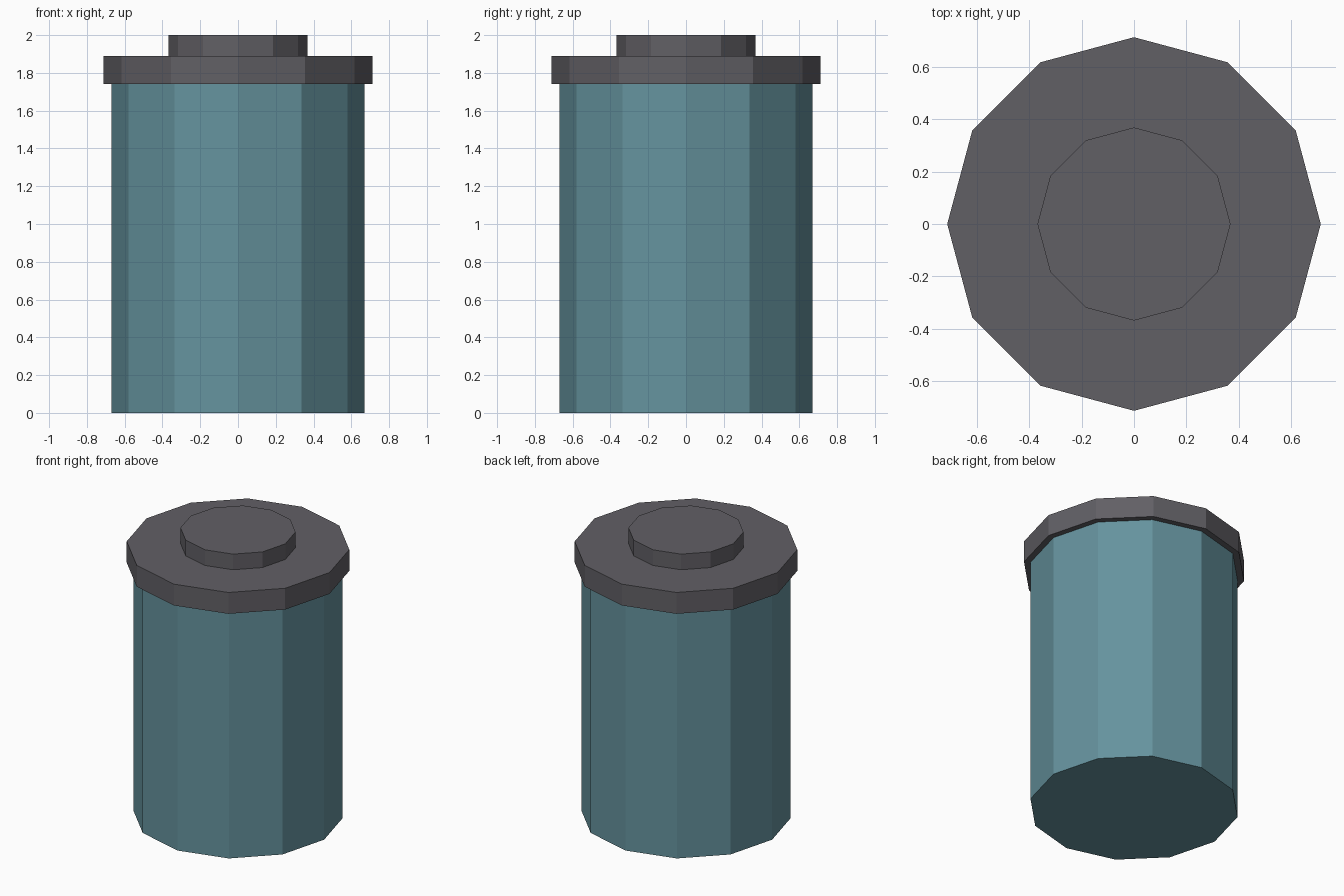
import bpy

# Remove the default cube
cube = bpy.data.objects.get("Cube")
if cube:
    bpy.data.objects.remove(cube, do_unlink=True)


def make_material(name, colour):
    mat = bpy.data.materials.new(name)
    mat.use_nodes = True
    mat.diffuse_color = colour
    mat.node_tree.nodes["Principled BSDF"].inputs["Base Color"].default_value = colour
    return mat


def make_drum(name, radius, bottom, top, mat):
    """Twelve-sided flat-faced cylinder between two heights."""
    bpy.ops.mesh.primitive_cylinder_add(
        vertices=12, radius=radius, depth=top - bottom,
        location=(0, 0, (bottom + top) / 2))
    obj = bpy.context.object
    obj.name = name
    obj.data.name = name
    obj.data.materials.append(mat)
    return obj


teal = make_material("dusty teal", (0.13, 0.29, 0.34, 1))
grey = make_material("dark grey", (0.12, 0.115, 0.13, 1))

# Can body, overhanging lid and raised knob
make_drum("body", 0.67, 0, 1.74, teal)
make_drum("lid", 0.712, 1.74, 1.89, grey)
make_drum("knob", 0.368, 1.89, 2.0, grey)
